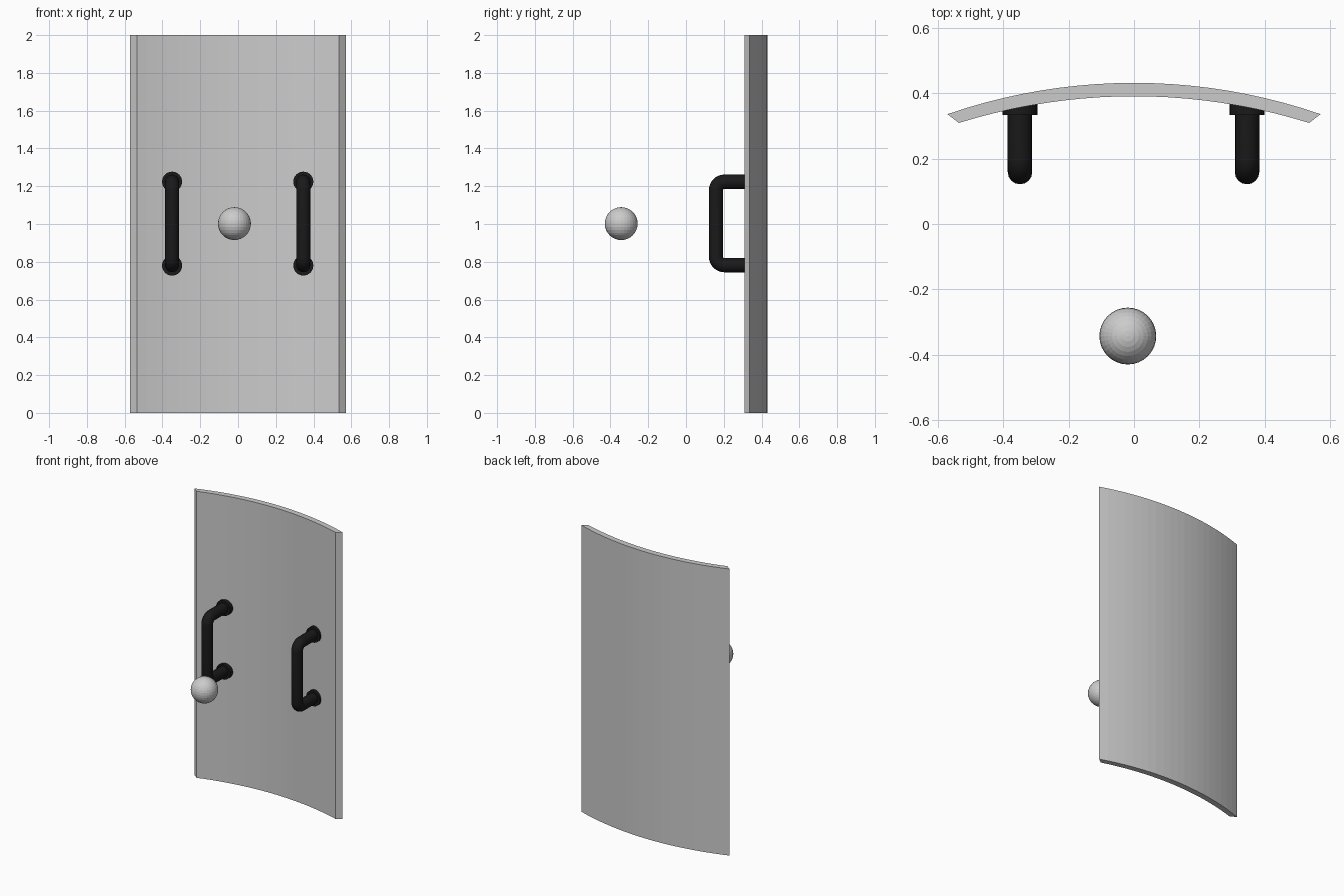
import bpy, bmesh
from math import sin, cos, pi, sqrt

if "Cube" in bpy.data.objects:
    bpy.data.objects.remove(bpy.data.objects["Cube"])

black = bpy.data.materials.new("black")
black.diffuse_color = (0.01, 0.01, 0.01, 1)
black.use_nodes = True
black.node_tree.nodes["Principled BSDF"].inputs["Base Color"].default_value = black.diffuse_color


def arc(x0, x1, crown, radius, n):
    """Points of a shallow arc whose highest y is crown, at x = 0."""
    xs = [x0 + (x1 - x0) * i / n for i in range(n + 1)]
    return [(x, crown - radius + sqrt(radius * radius - x * x)) for x in xs]


# curved door panel: arc profile extruded upwards
profile = arc(-0.571, 0.571, 0.432, 1.75, 20) + arc(0.536, -0.536, 0.391, 1.80, 20)
bm = bmesh.new()
face = bm.faces.new([bm.verts.new((x, y, 0)) for x, y in profile])
ext = bmesh.ops.extrude_face_region(bm, geom=[face])
bmesh.ops.translate(bm, vec=(0, 0, 2),
                    verts=[v for v in ext["geom"] if isinstance(v, bmesh.types.BMVert)])
bmesh.ops.recalc_face_normals(bm, faces=bm.faces)
mesh = bpy.data.meshes.new("door_panel")
bm.to_mesh(mesh)
bm.free()
bpy.context.collection.objects.link(bpy.data.objects.new("door_panel", mesh))

# small ball in front of the door
bpy.ops.mesh.primitive_uv_sphere_add(segments=32, ring_count=16, radius=0.087,
                                     location=(-0.019, -0.343, 1.002))
bpy.context.object.name = "ball"


def handle(side, x):
    z0, z1, yf, yb, r = 0.782, 1.224, 0.159, 0.37, 0.044
    # bent bar: two legs joined by rounded corners
    path = [(yb, z0)]
    path += [(yf + r - r * sin(a), z0 + r - r * cos(a)) for a in [pi / 16 * i for i in range(9)]]
    path += [(yf + r - r * cos(a), z1 - r + r * sin(a)) for a in [pi / 16 * i for i in range(9)]]
    path += [(yb, z1)]
    cu = bpy.data.curves.new("bar_path", "CURVE")
    cu.dimensions = "3D"
    cu.bevel_depth, cu.bevel_resolution, cu.use_fill_caps = 0.0375, 6, True
    sp = cu.splines.new("POLY")
    sp.points.add(len(path) - 1)
    for p, (y, z) in zip(sp.points, path):
        p.co = (x, y, z, 1)
    bar = bpy.data.objects.new(side + "_handle_bar", cu)
    bpy.context.collection.objects.link(bar)
    bpy.ops.object.select_all(action="DESELECT")
    bar.select_set(True)
    bpy.context.view_layer.objects.active = bar
    bpy.ops.object.convert(target="MESH")
    bar = bpy.context.object
    parts = [bar]
    # round mounting flanges against the panel
    for label, z in (("lower", z0 - 0.002), ("upper", z1)):
        bpy.ops.mesh.primitive_cylinder_add(vertices=32, radius=0.053, depth=0.034,
                                            location=(x, 0.35, z), rotation=(pi / 2, 0, 0))
        flange = bpy.context.object
        flange.name = f"{side}_{label}_handle_flange"
        parts.append(flange)
    for ob in parts:
        ob.data.materials.clear()
        ob.data.materials.append(black)
        bpy.ops.object.select_all(action="DESELECT")
        ob.select_set(True)
        bpy.context.view_layer.objects.active = ob
        bpy.ops.object.shade_smooth_by_angle()


handle("left", -0.349)
handle("right", 0.346)
